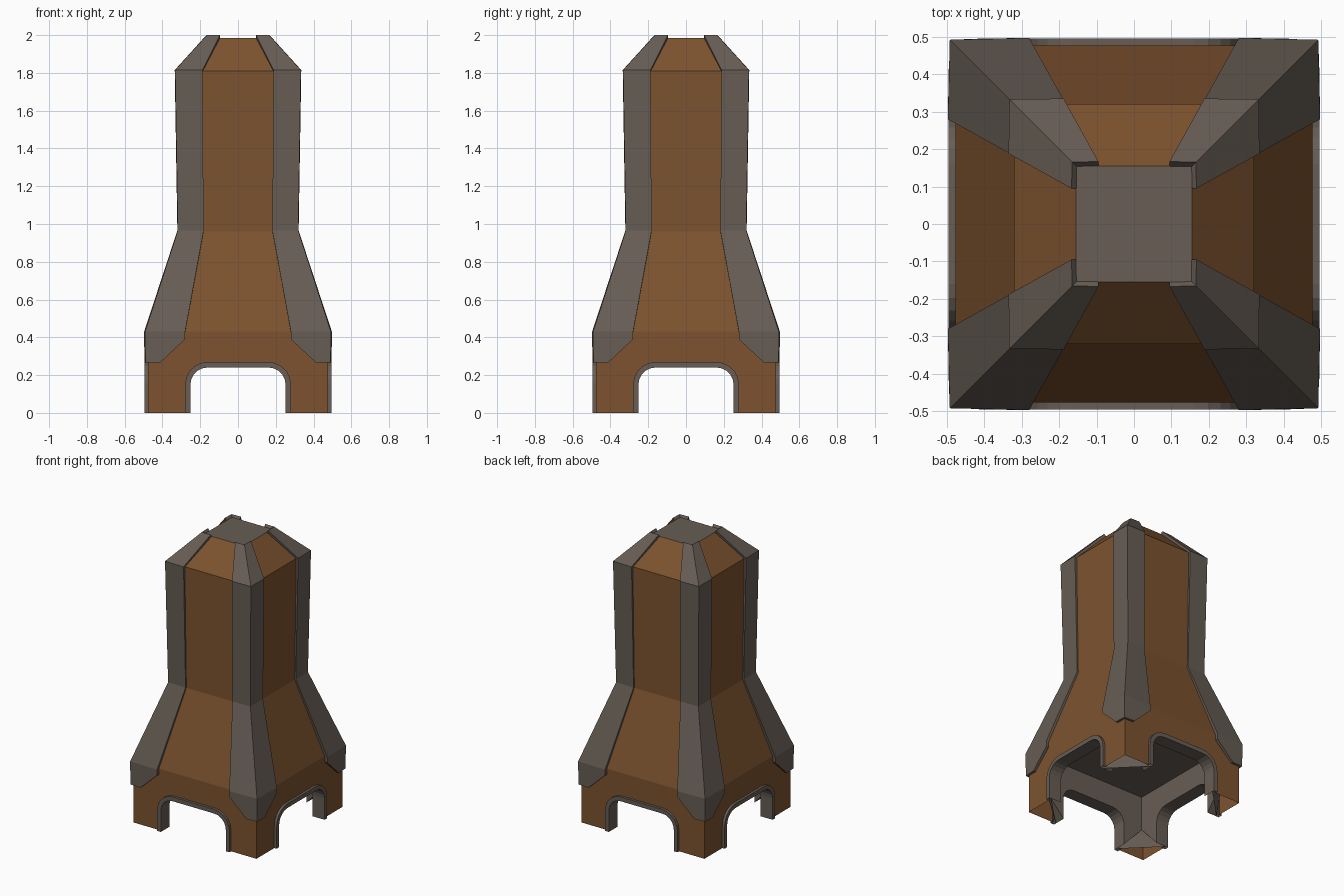
import bpy, bmesh, math
from mathutils import Matrix, Vector

if "Cube" in bpy.data.objects:
    bpy.data.objects.remove(bpy.data.objects["Cube"])


def material(name, rgb):
    m = bpy.data.materials.new(name)
    m.diffuse_color = (*rgb, 1)
    m.use_nodes = True
    m.node_tree.nodes["Principled BSDF"].inputs["Base Color"].default_value = m.diffuse_color
    return m


BROWN = material("rust_brown", (0.205, 0.086, 0.028))
GREY = material("warm_grey", (0.135, 0.11, 0.09))


def make(name, faces, mat, turns=4, recalc=False):
    """Build an object from point-loop faces, repeated around z."""
    bm = bmesh.new()
    for k in range(turns):
        rot = Matrix.Rotation(k * math.pi / 2, 3, 'Z')
        for f in faces:
            bm.faces.new([bm.verts.new(rot @ Vector(p)) for p in f])
    bmesh.ops.remove_doubles(bm, verts=bm.verts, dist=0.0005)
    if recalc:
        bmesh.ops.recalc_face_normals(bm, faces=bm.faces)
    me = bpy.data.meshes.new(name)
    bm.to_mesh(me)
    bm.free()
    me.materials.append(mat)
    ob = bpy.data.objects.new(name, me)
    bpy.context.collection.objects.link(ob)
    return ob


def arch(half, top, r, y, n=5):
    """Round-cornered doorway outline on the front, left foot to right foot."""
    left = [(-half, y, 0)]
    for i in range(n + 1):
        a = math.pi / 2 * i / n
        left.append((-half + r - r * math.cos(a), y, top - r + r * math.sin(a)))
    return left + [(-x, yy, z) for x, yy, z in reversed(left)]


# Brown shell: arched lower walls and tapering upper walls
B = 0.477
lower = [(-B, -B, 0)] + arch(0.275, 0.265, 0.115, -B) + \
        [(B, -B, 0), (B, -B, 0.43), (-B, -B, 0.43)]
levels = [(0.43, B), (0.96, 0.312), (1.81, 0.32), (1.985, 0.155)]
walls = [lower]
for (z0, h0), (z1, h1) in zip(levels, levels[1:]):
    walls.append([(-h0, -h0, z0), (h0, -h0, z0), (h1, -h1, z1), (-h1, -h1, z1)])
make("tower_walls", walls, BROWN)

# Flat roof plate
T = 0.155
make("roof_plate", [[(-T, -T, 1.985), (T, -T, 1.985), (T, T, 1.985), (-T, T, 1.985)]],
     GREY, turns=1)

# Doorway rims with jambs running inward
W = 0.40
profiles = [arch(0.28, 0.27, 0.12, -0.47), arch(0.28, 0.27, 0.12, -0.495),
            arch(0.252, 0.24, 0.09, -0.495), arch(0.252, 0.24, 0.09, -W)]
rim = []
for o, n in zip(profiles, profiles[1:]):
    for i in range(len(o) - 1):
        rim.append([o[i], n[i], n[i + 1], o[i + 1]])
make("doorway_rims", rim, GREY)

# Inner chamber: walls, ceiling wedges and sloped feet
C, F = 0.40, 0.16
room = [(arch(0.252, 0.24, 0.09, -W) + [(W, -W, F), (W, -W, C), (-W, -W, C), (-W, -W, F)])[::-1],
        [(0, 0, C), (W, -W, C), (-W, -W, C)]]
fan = [(-W, -0.252, 0), (-B, -0.252, 0), (-0.252, -B, 0), (-0.252, -W, 0)]
for a, b in zip(fan, fan[1:]):
    room.append([(-W, -W, F), b, a])
make("inner_chamber", room, GREY)

# Corner armour strips: (z, wing edge, outer half, inner z, inner half)
rows = [(0.268, 0.41, 0.495, 0.268, 0.467), (0.39, 0.28, 0.497, 0.39, 0.467),
        (0.43, 0.28, 0.497, 0.425, 0.467), (0.965, 0.182, 0.321, 0.955, 0.302),
        (1.815, 0.188, 0.335, 1.80, 0.312), (2.0, 0.095, 0.167, 1.98, 0.15)]
rings = []
for z, a, h, zi, hi in rows:
    c = h - 0.005 if z < 0.5 else h - 0.002     # corner edge pulled in slightly
    rings.append([(a, -h, z), (c, -c, z), (h, -a, z), (hi, -a, zi), (hi, -hi, zi), (a, -hi, zi)])
strip = []
for r0, r1 in zip(rings, rings[1:]):
    for i in range(6):
        j = (i + 1) % 6
        strip.append([r0[i], r0[j], r1[j], r1[i]])
for r in (rings[0], rings[-1]):      # end caps, one quad per wing
    strip.append([r[0], r[1], r[4], r[5]])
    strip.append([r[1], r[2], r[3], r[4]])
make("corner_strips", strip, GREY, recalc=True)
